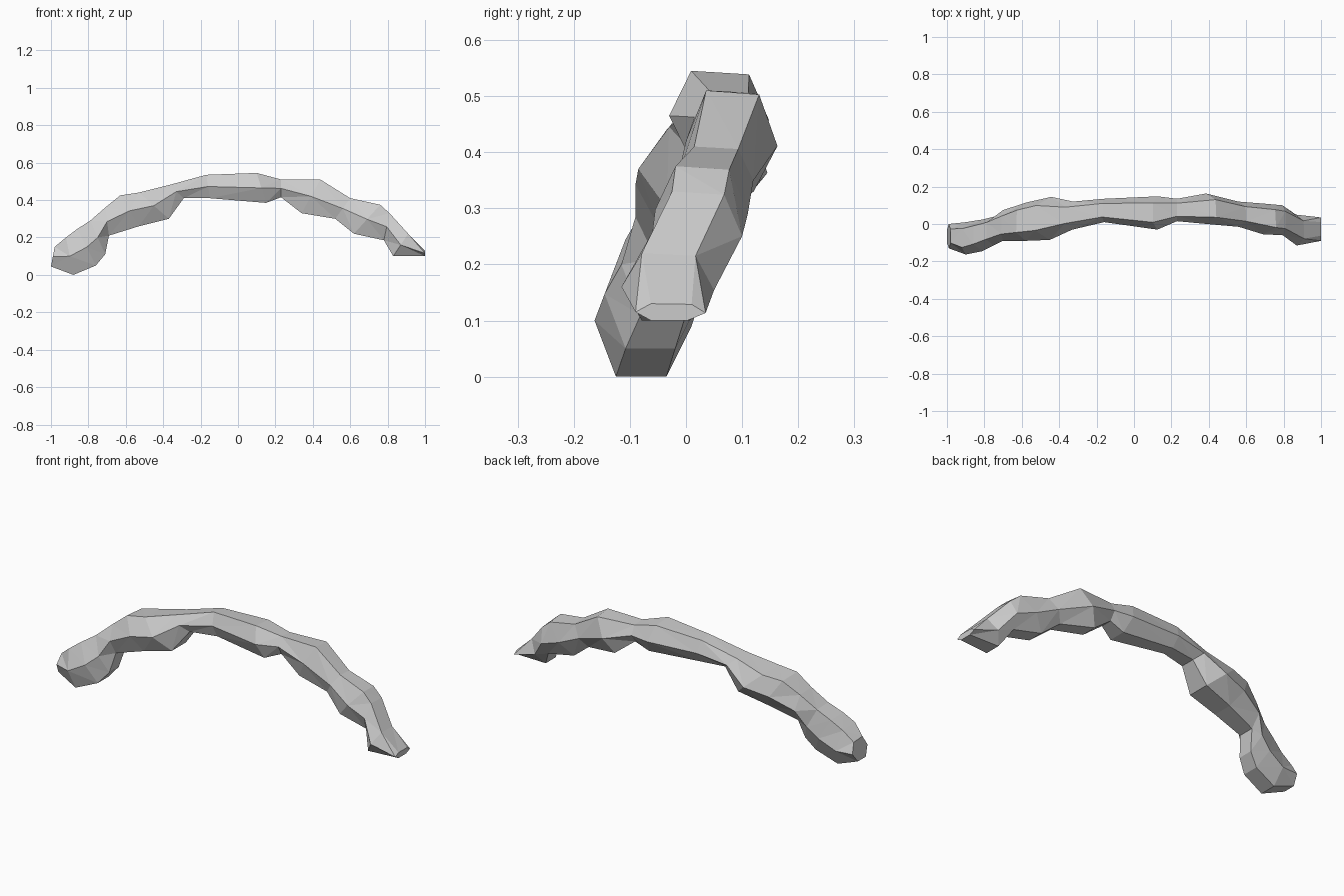
import bpy, bmesh

# Stations along the arch: top x, top z, bottom x, bottom z, front y, back y
stations = [
    (-0.98, 0.15, -1.00, 0.045, -0.13, 0.00),
    (-0.92, 0.20, -0.88, 0.00, -0.163, 0.01),
    (-0.86, 0.245, -0.76, 0.05, -0.145, 0.025),
    (-0.79, 0.29, -0.71, 0.11, -0.115, 0.04),
    (-0.71, 0.36, -0.69, 0.21, -0.09, 0.075),
    (-0.63, 0.425, -0.53, 0.26, -0.09, 0.115),
    (-0.53, 0.44, -0.37, 0.30, -0.085, 0.145),
    (-0.37, 0.48, -0.29, 0.41, -0.03, 0.12),
    (-0.17, 0.535, -0.15, 0.41, 0.01, 0.135),
    (0.10, 0.545, 0.15, 0.385, -0.03, 0.148),
    (0.23, 0.51, 0.23, 0.415, 0.015, 0.135),
    (0.44, 0.51, 0.34, 0.33, 0.00, 0.163),
    (0.60, 0.41, 0.52, 0.30, -0.015, 0.12),
    (0.76, 0.375, 0.62, 0.22, -0.055, 0.11),
    (0.81, 0.33, 0.78, 0.185, -0.06, 0.10),
    (0.91, 0.22, 0.83, 0.10, -0.115, 0.05),
    (1.00, 0.13, 1.00, 0.10, -0.09, 0.035),
]

# Six-sided cross-section: (front-to-back, bottom-to-top) fractions
section = [(0.0, 0.5), (0.22, 0.0), (0.74, 0.0), (1.0, 0.45), (0.80, 0.96), (0.22, 1.0)]

bm = bmesh.new()
rings = []
for tx, tz, bx, bz, yf, yb in stations:
    rings.append([bm.verts.new((bx + (tx - bx) * v, yf + (yb - yf) * u, bz + (tz - bz) * v))
                  for u, v in section])

# Skin between neighbouring rings, then close both ends
n = len(section)
for a, b in zip(rings, rings[1:]):
    for i in range(n):
        j = (i + 1) % n
        bm.faces.new((a[i], a[j], b[j], b[i]))
bm.faces.new(rings[0])
bm.faces.new(rings[-1])
bmesh.ops.triangulate(bm, faces=bm.faces[:], quad_method='SHORT_EDGE')
bmesh.ops.recalc_face_normals(bm, faces=bm.faces[:])

mesh = bpy.data.meshes.new("curved_branch")
bm.to_mesh(mesh)
bm.free()
branch = bpy.data.objects.new("curved_branch", mesh)
bpy.context.collection.objects.link(branch)
